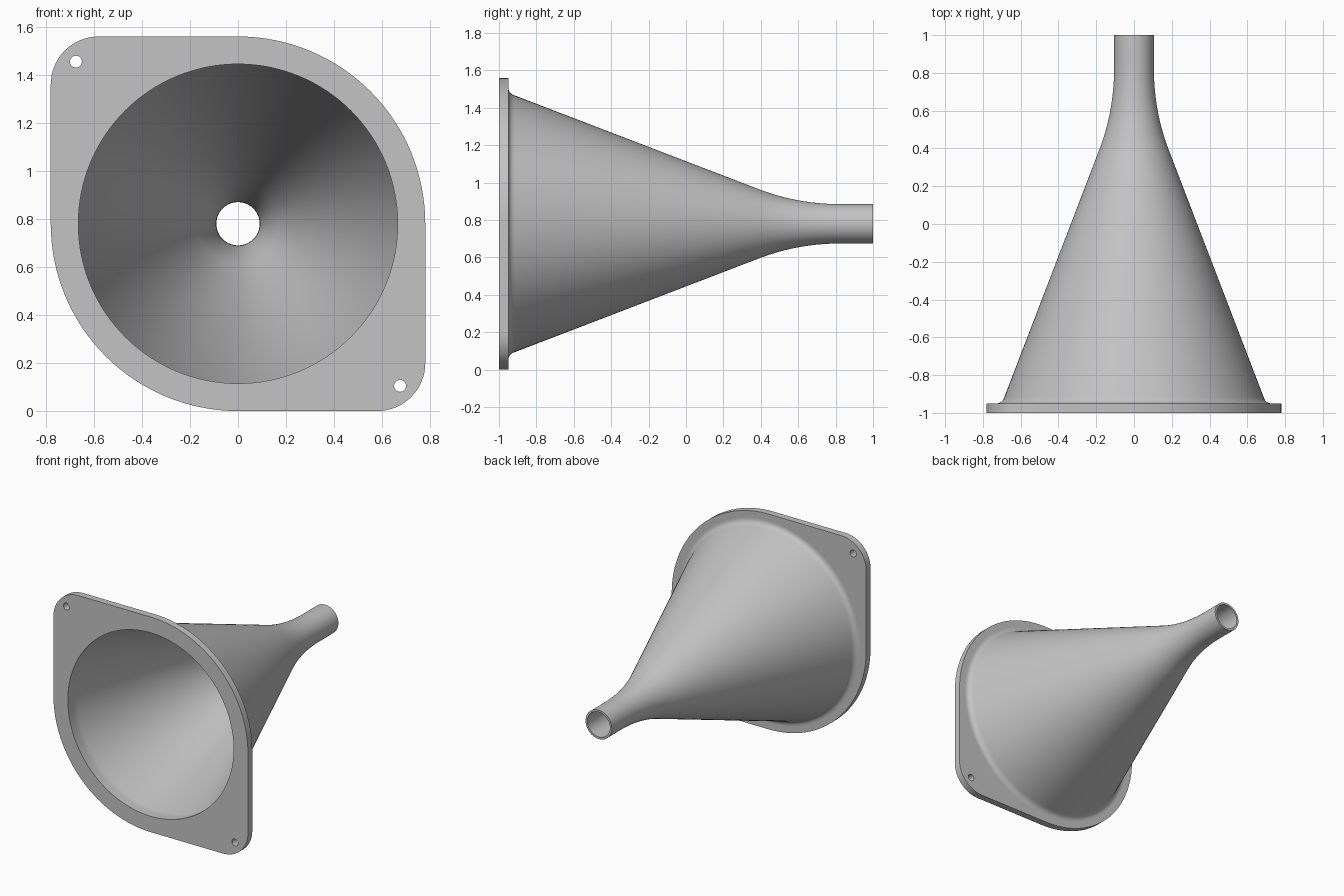
import bpy, bmesh, math
from mathutils import Matrix, Vector

cube = bpy.data.objects.get("Cube")
if cube:
    bpy.data.objects.remove(cube, do_unlink=True)

HALF = 0.78          # half width of the flange, also the axis height
MOUTH = 0.665        # mouth radius
WALL = 0.015
SIDES = 128

grey = bpy.data.materials.new("plain grey")
grey.use_nodes = True
colour = (0.55, 0.55, 0.55, 1)
grey.diffuse_color = colour
grey.node_tree.nodes["Principled BSDF"].inputs["Base Color"].default_value = colour


def arc(cx, cy, r, start, sweep, n, closed=False):
    count = n if closed else n + 1
    return [(cx + r * math.cos(start + sweep * i / n),
             cy + r * math.sin(start + sweep * i / n)) for i in range(count)]


def bezier(a, b, c, n):
    a, b, c = Vector(a), Vector(b), Vector(c)
    return [tuple(a.lerp(b, i / n).lerp(b.lerp(c, i / n), i / n)) for i in range(n + 1)]


def finish(obj):
    bm = bmesh.new()
    bm.from_mesh(obj.data)
    bmesh.ops.remove_doubles(bm, verts=bm.verts, dist=0.0001)
    bmesh.ops.recalc_face_normals(bm, faces=bm.faces)
    bm.to_mesh(obj.data)
    bm.free()
    obj.data.materials.clear()
    obj.data.materials.append(grey)
    bpy.ops.object.select_all(action='DESELECT')
    obj.select_set(True)
    bpy.context.view_layer.objects.active = obj
    bpy.ops.object.shade_smooth_by_angle(angle=math.radians(30))


# Flange: two large and two small rounded corners, mouth and screw holes
outline = []
for i, (sx, sy) in enumerate([(1, 1), (-1, 1), (-1, -1), (1, -1)]):
    r = HALF if sx == sy else 0.2
    c = HALF - r
    outline += arc(sx * c, sy * c, r, i * math.pi / 2, math.pi / 2, 32 if sx == sy else 16)
outline = [p for i, p in enumerate(outline) if math.dist(p, outline[i - 1]) > 0.0001]

loops = [outline, arc(0, 0, MOUTH, 0, math.tau, SIDES, True)]
for s in (-1, 1):
    loops.append(arc(s * 0.675, -s * 0.675, 0.025, 0, math.tau, 24, True))

curve = bpy.data.curves.new("flange", 'CURVE')
curve.dimensions = '2D'
curve.fill_mode = 'BOTH'
curve.extrude = 0.025
for loop in loops:
    spline = curve.splines.new('POLY')
    spline.points.add(len(loop) - 1)
    for point, (x, y) in zip(spline.points, loop):
        point.co = (x, y, 0, 1)
    spline.use_cyclic_u = True
flange = bpy.data.objects.new("flange", curve)
bpy.context.collection.objects.link(flange)
bpy.ops.object.select_all(action='DESELECT')
flange.select_set(True)
bpy.context.view_layer.objects.active = flange
bpy.ops.object.convert(target='MESH')
flange = bpy.context.view_layer.objects.active
flange.data.transform(Matrix.Translation((0, -0.975, HALF)) @ Matrix.Rotation(math.pi / 2, 4, 'X'))
finish(flange)

# Horn: hollow cone with a root fillet, blending into a straight spout
outer = bezier((0.73, -0.95), (0.695, -0.95), (0.684, -0.91), 8)
outer += bezier((0.185, 0.39), (0.105, 0.597), (0.105, 0.83), 16)
outer += [(0.105, 1.0)]
inner = [(0.09, 1.0)]
inner += bezier((0.09, 0.83), (0.09, 0.593), (0.169, 0.385), 16)
inner += [(MOUTH, -0.9), (MOUTH, -0.95)]

bm = bmesh.new()
verts = [bm.verts.new((r, y, HALF)) for r, y in outer + inner]
edges = [bm.edges.new((verts[i - 1], verts[i])) for i in range(len(verts))]
bmesh.ops.spin(bm, geom=verts + edges, cent=(0, 0, HALF), axis=(0, 1, 0),
               angle=math.tau, steps=SIDES, use_merge=True)
mesh = bpy.data.meshes.new("horn")
bm.to_mesh(mesh)
bm.free()
horn = bpy.data.objects.new("horn", mesh)
bpy.context.collection.objects.link(horn)
finish(horn)
